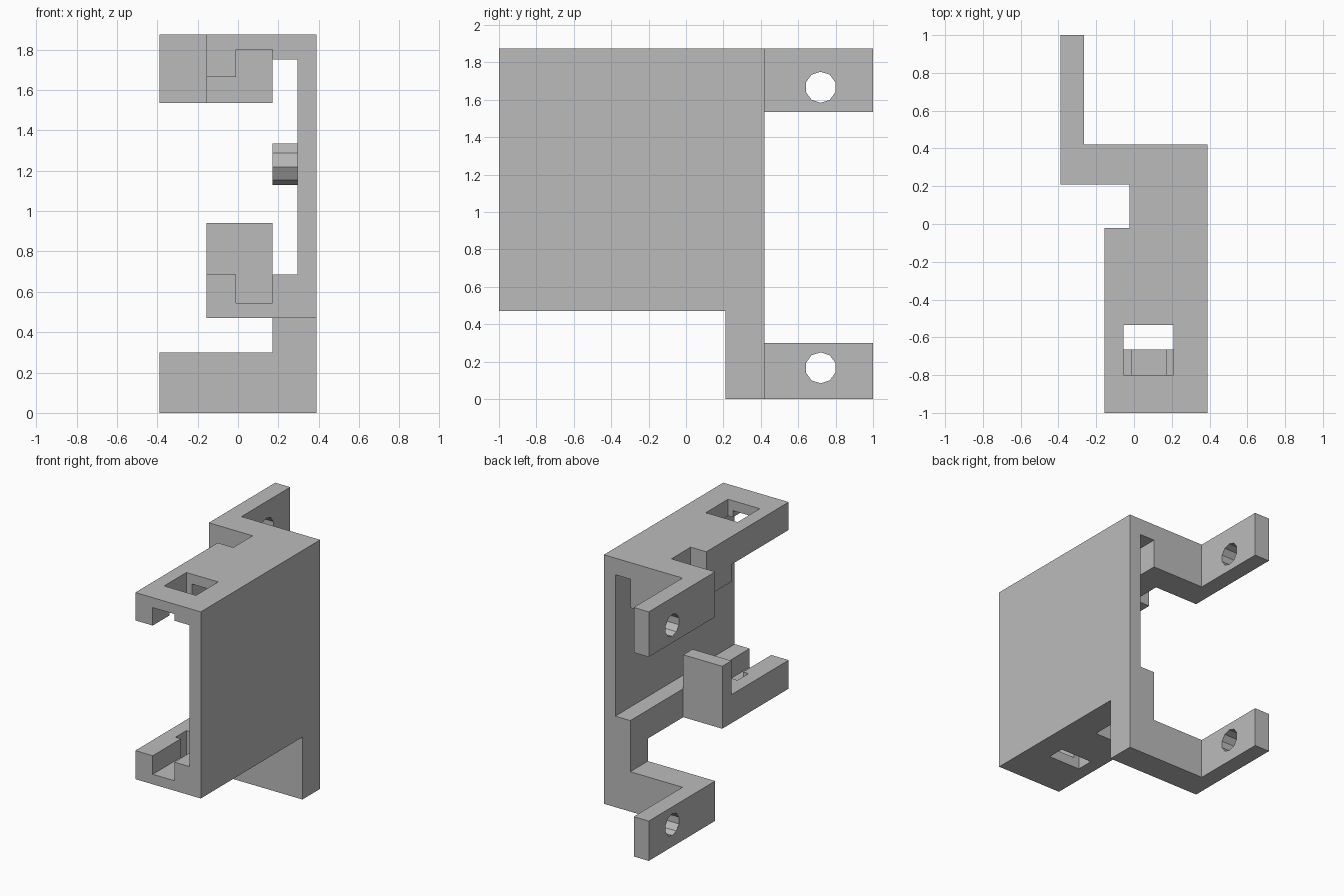
import bpy, bmesh, math

cube = bpy.data.objects.get("Cube")
if cube:
    bpy.data.objects.remove(cube, do_unlink=True)

grey = bpy.data.materials.new("plain_grey")
grey.use_nodes = True
grey.diffuse_color = (0.5, 0.5, 0.5, 1)
grey.node_tree.nodes["Principled BSDF"].inputs["Base Color"].default_value = (0.5, 0.5, 0.5, 1)


def prism(name, base, offset):
    """Solid made by moving a planar outline along an offset."""
    bm = bmesh.new()
    face = bm.faces.new([bm.verts.new(p) for p in base])
    ext = bmesh.ops.extrude_face_region(bm, geom=[face])
    bmesh.ops.translate(bm, vec=offset,
                        verts=[g for g in ext["geom"] if isinstance(g, bmesh.types.BMVert)])
    bmesh.ops.recalc_face_normals(bm, faces=bm.faces)
    mesh = bpy.data.meshes.new(name)
    bm.to_mesh(mesh)
    bm.free()
    mesh.materials.append(grey)
    obj = bpy.data.objects.new(name, mesh)
    bpy.context.collection.objects.link(obj)
    return obj


def box(name, x0, x1, y0, y1, z0, z1):
    return prism(name, [(x0, y0, z0), (x1, y0, z0), (x1, y1, z0), (x0, y1, z0)], (0, 0, z1 - z0))


def round_bar(name, x0, x1, y, z, r, sides):
    """Faceted bar along x with one corner straight down."""
    turns = [math.tau * i / sides - math.pi / 2 for i in range(sides)]
    return prism(name, [(x0, y + r * math.cos(a), z + r * math.sin(a)) for a in turns], (x1 - x0, 0, 0))


def combine(target, other, operation):
    mod = target.modifiers.new(operation.lower(), "BOOLEAN")
    mod.operation, mod.object, mod.solver = operation, other, "EXACT"
    bpy.context.view_layer.update()
    bpy.context.view_layer.objects.active = target
    bpy.ops.object.modifier_apply(modifier=mod.name)
    bpy.data.objects.remove(other, do_unlink=True)


# Main levels
TOP, SHELF, TOP_RAIL, LOW_RAIL, BLOCK = 1.875, 0.47, 1.75, 0.685, 1.535
OUT, WALL, RAIL, LIP, EDGE, FAR = 0.39, 0.295, 0.17, -0.01, -0.155, -0.39

# Upper jaw outlines, from the wall outwards and back over the top
rail_top = [(WALL, TOP_RAIL), (RAIL, TOP_RAIL)]
upper_groove = rail_top + [(RAIL, 1.8), (LIP, 1.8), (LIP, 1.665), (EDGE, 1.665), (EDGE, TOP), (OUT, TOP)]


def upper_block(x):
    return rail_top + [(RAIL, BLOCK), (x, BLOCK), (x, TOP), (OUT, TOP)]


# Lower jaw outlines, from the outside underneath and back to the wall
rail_low = [(RAIL, LOW_RAIL), (WALL, LOW_RAIL)]
lower_groove = [(OUT, SHELF), (EDGE, SHELF), (EDGE, LOW_RAIL), (LIP, LOW_RAIL), (LIP, 0.545), (RAIL, 0.545)] + rail_low
lower_stop = [(OUT, SHELF), (EDGE, SHELF), (EDGE, 0.94), (RAIL, 0.94)] + rail_low
lower_rail = [(OUT, SHELF), (RAIL, SHELF)] + rail_low
lower_leg = [(OUT, 0), (FAR, 0), (FAR, 0.3), (RAIL, 0.3)] + rail_low

# Bracket body as successive sections from front to back
sections = [
    (-1, -0.32, upper_groove, lower_groove),
    (-0.32, -0.21, upper_block(EDGE), lower_stop),
    (-0.21, -0.02, upper_block(EDGE), lower_rail),
    (-0.02, 0.21, upper_block(-0.025), lower_rail),
    (0.21, 0.42, upper_block(FAR), lower_leg),
]
body = None
for y0, y1, upper, lower in sections:
    part = prism("bracket_body", [(x, y0, z) for x, z in upper + lower], (0, y1 - y0, 0))
    if body is None:
        body = part
    else:
        combine(body, part, "UNION")

# Mounting arms with bolt holes
for z0, z1, hole_z in ((BLOCK, TOP, 1.667), (0, 0.3, 0.167)):
    combine(body, box("mounting_arm", FAR, -0.265, 0.42, 1, z0, z1), "UNION")
    combine(body, round_bar("bolt_hole", -0.6, -0.1, 0.72, hole_z, 0.083, 10), "DIFFERENCE")

# Latch slots through both jaws
combine(body, box("upper_slot", -0.055, 0.21, -0.8, -0.535, 1.6, 2), "DIFFERENCE")
combine(body, box("lower_slot", -0.055, 0.21, -0.665, -0.535, 0.3, 0.8), "DIFFERENCE")

# Peg on the inside of the wall
combine(body, round_bar("wall_peg", RAIL, WALL + 0.03, -0.27, 1.236, 0.106, 9), "UNION")
body.name = "bracket_body"
